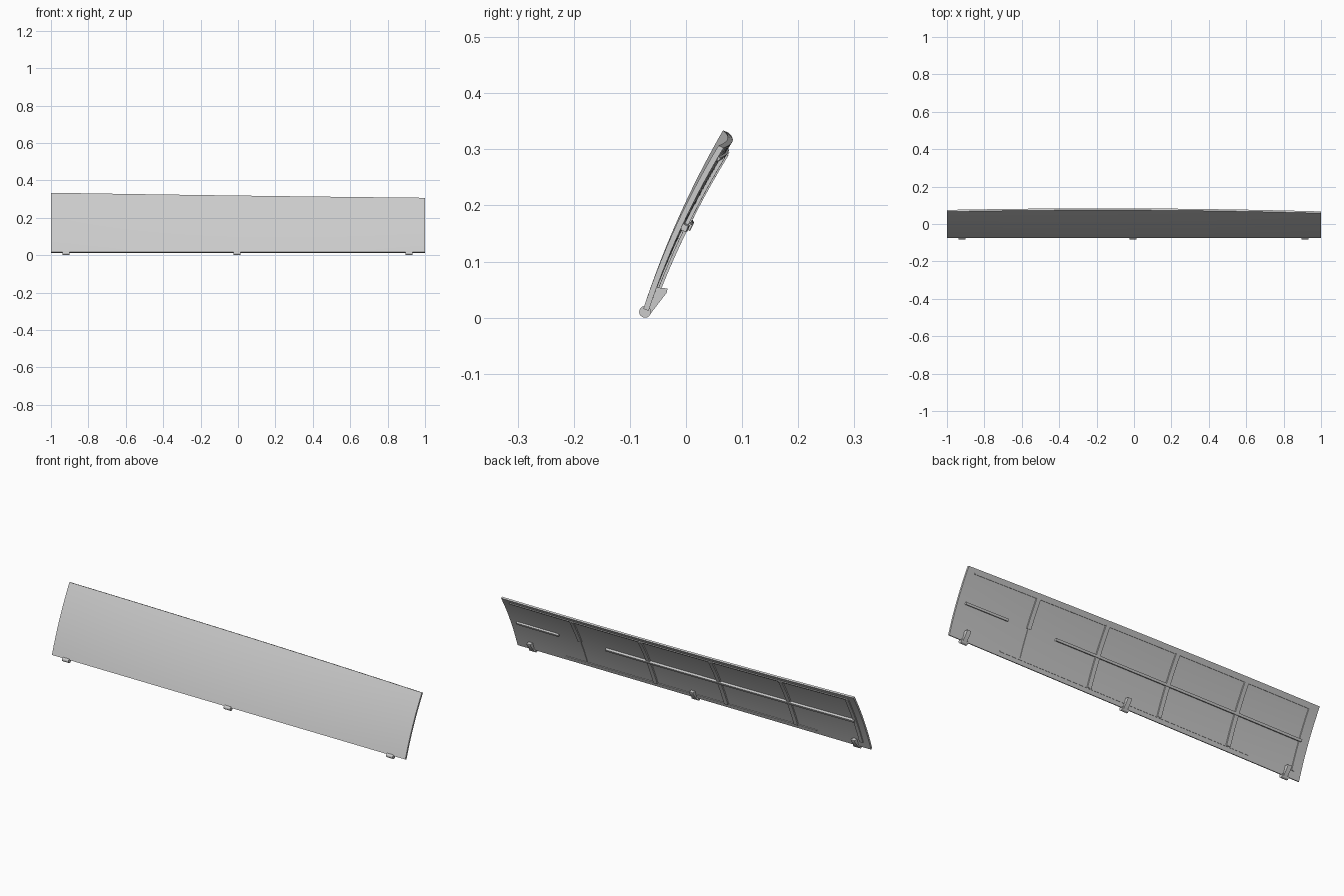
import bpy, bmesh, math
from mathutils import Vector

if "Cube" in bpy.data.objects:
    bpy.data.objects.remove(bpy.data.objects["Cube"])

grey = bpy.data.materials.new("light_grey")
grey.diffuse_color = (0.6, 0.6, 0.6, 1)
grey.use_nodes = True
grey.node_tree.nodes["Principled BSDF"].inputs["Base Color"].default_value = grey.diffuse_color


def finish(bm, name):
    bmesh.ops.recalc_face_normals(bm, faces=bm.faces)
    me = bpy.data.meshes.new(name)
    bm.to_mesh(me)
    bm.free()
    me.materials.append(grey)
    ob = bpy.data.objects.new(name, me)
    bpy.context.collection.objects.link(ob)
    bpy.ops.object.select_all(action='DESELECT')
    ob.select_set(True)
    bpy.context.view_layer.objects.active = ob
    bpy.ops.object.shade_smooth_by_angle(angle=math.radians(30))
    return ob


BACK = Vector((0, 0.914, -0.406))   # direction through the panel thickness


def surf(x, t, d):
    """Point on the bowed panel: t runs bottom to top, d is depth behind the front."""
    bottom = Vector((x, -0.076, 0.016))
    top = Vector((x, 0.074 - 0.004 * x - 0.012 * x * x,
                  0.319 - 0.0135 * x + 0.0015 * x * x))
    bulge = 0.009 * 4 * t * (1 - t)
    return bottom.lerp(top, t) + BACK * (d - bulge)


def slab(name, x0, x1, t0, t1, d0, d1, nx=1, nt=1):
    """Solid patch that follows the panel curve."""
    bm = bmesh.new()
    g = [[[bm.verts.new(surf(x0 + (x1 - x0) * i / nx, t0 + (t1 - t0) * j / nt, d))
           for j in range(nt + 1)] for i in range(nx + 1)] for d in (d0, d1)]
    for side in g:
        for i in range(nx):
            for j in range(nt):
                bm.faces.new((side[i][j], side[i + 1][j], side[i + 1][j + 1], side[i][j + 1]))
    f, b = g
    for i in range(nx):
        for j in (0, nt):
            bm.faces.new((f[i][j], f[i + 1][j], b[i + 1][j], b[i][j]))
    for j in range(nt):
        for i in (0, nx):
            bm.faces.new((f[i][j], f[i][j + 1], b[i][j + 1], b[i][j]))
    return finish(bm, name)


T = 0.010  # panel thickness
slab("panel", -1, 1, 0, 1, 0, T, 24, 14)

# Upright ribs on the back
for n, x in enumerate((0.21, -0.19, -0.585)):
    slab(f"upright_rib_{n}", x - 0.011, x + 0.011, 0.07, 0.93, T - 0.002, T + 0.007, 1, 10)
slab("end_rib", -0.965, -0.945, 0.1, 0.93, T - 0.002, T + 0.005, 1, 10)
slab("divider_rib_upper", 0.59, 0.612, 0.5, 0.93, T - 0.002, T + 0.006, 1, 6)
slab("divider_rib_lower", 0.597, 0.605, 0.07, 0.5, T - 0.002, T + 0.003, 1, 6)

# Lengthwise ribs
slab("middle_rib_long", -0.955, 0.45, 0.485, 0.52, T - 0.002, T + 0.012, 18, 1)
slab("middle_rib_short", 0.72, 0.96, 0.485, 0.52, T - 0.002, T + 0.010, 4, 1)
slab("top_rib", -0.965, 0.96, 0.92, 0.94, T - 0.002, T + 0.004, 20, 1)
slab("bottom_rib", -0.7, 0.72, 0.06, 0.075, T - 0.002, T + 0.003, 16, 1)


def extrude(name, x, w, pts):
    """Side profile of (y, z) points given a width along x."""
    bm = bmesh.new()
    a, b = [[bm.verts.new((x + s * w / 2, y, z)) for y, z in pts] for s in (-1, 1)]
    bm.faces.new(a)
    bm.faces.new(b)
    for i in range(len(pts)):
        k = (i + 1) % len(pts)
        bm.faces.new((a[i], a[k], b[k], b[i]))
    return finish(bm, name)


# Hinge clips: round foot with a tapered arm running up the back
foot = [(-0.073 + 0.0105 * math.cos(i * math.tau / 16),
         0.0105 + 0.0105 * math.sin(i * math.tau / 16)) for i in range(16)]
arm = [(-0.070, 0.004), (-0.064, 0.006), (-0.034, 0.045), (-0.033, 0.052),
       (-0.052, 0.054), (-0.070, 0.018)]
for n, x in enumerate((-0.92, -0.005, 0.915)):
    extrude(f"hinge_foot_{n}", x, 0.037, foot)
    extrude(f"hinge_arm_{n}", x, 0.022, arm)
